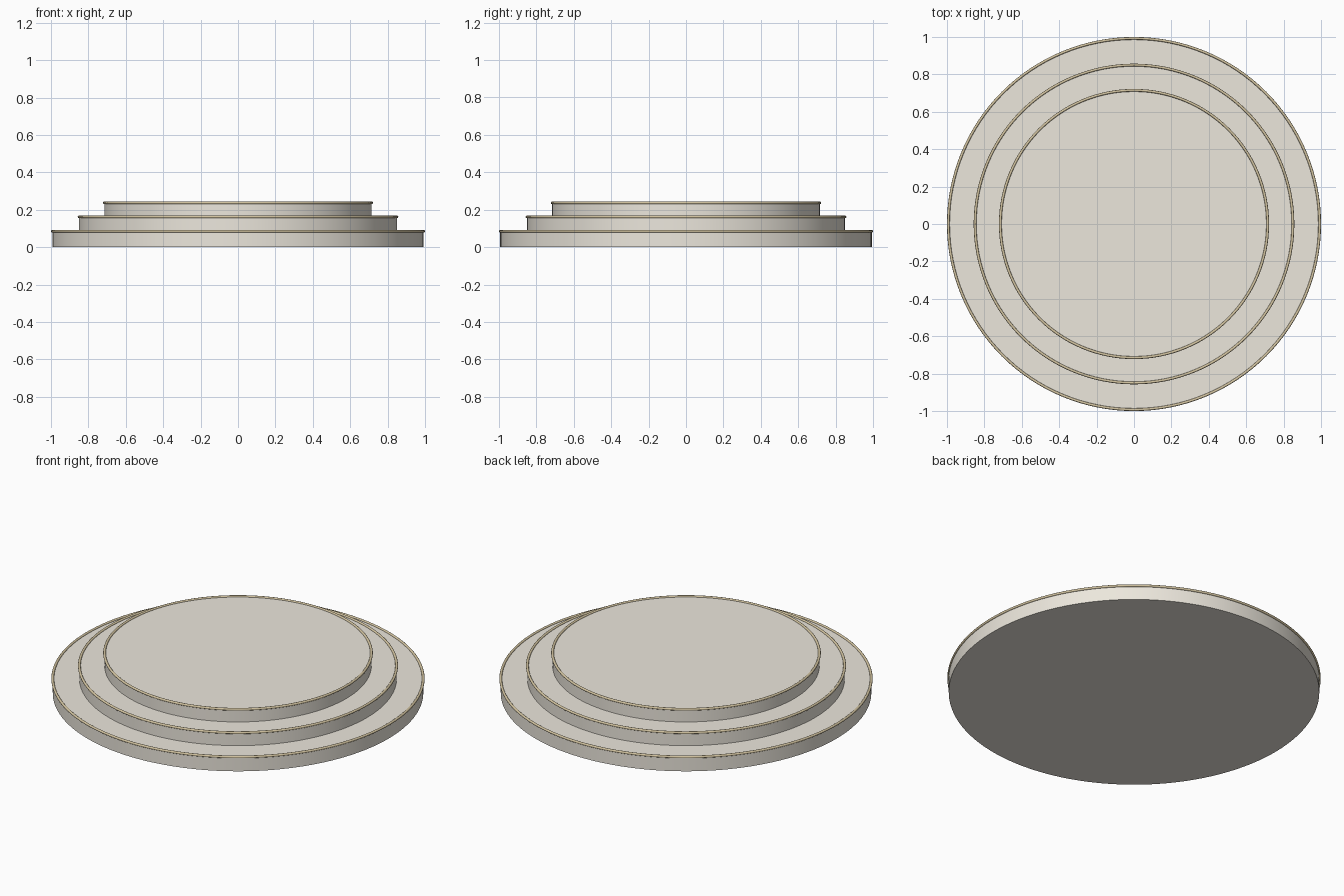
import bpy, math

if "Cube" in bpy.data.objects:
    bpy.data.objects.remove(bpy.data.objects["Cube"])


def material(name, color):
    m = bpy.data.materials.new(name)
    m.diffuse_color = color
    m.use_nodes = True
    m.node_tree.nodes["Principled BSDF"].inputs["Base Color"].default_value = m.diffuse_color
    return m


stone = material("pale_stone", (0.84, 0.80, 0.72, 1))
gold = material("trim_tan", (0.66, 0.56, 0.36, 1))

R = 0.0073  # trim tube radius
# name, body radius, bottom z, top z
tiers = [
    ("lower", 0.9927, 0.0, 0.085),
    ("middle", 0.85, 0.085, 0.162),
    ("upper", 0.715, 0.162, 0.237),
]

for name, radius, z0, z1 in tiers:
    # round step
    bpy.ops.mesh.primitive_cylinder_add(vertices=128, radius=radius, depth=z1 - z0,
                                        location=(0, 0, (z0 + z1) / 2))
    step = bpy.context.object
    step.name = name + "_step"
    step.data.materials.append(stone)
    bpy.ops.object.shade_smooth_by_angle(angle=math.radians(35))

    # thin round trim along the top edge
    bpy.ops.mesh.primitive_torus_add(major_segments=128, minor_segments=10,
                                     major_radius=radius, minor_radius=R,
                                     location=(0, 0, z1))
    trim = bpy.context.object
    trim.name = name + "_edge_trim"
    trim.data.materials.append(gold)
    bpy.ops.object.shade_smooth_by_angle(angle=math.radians(60))
